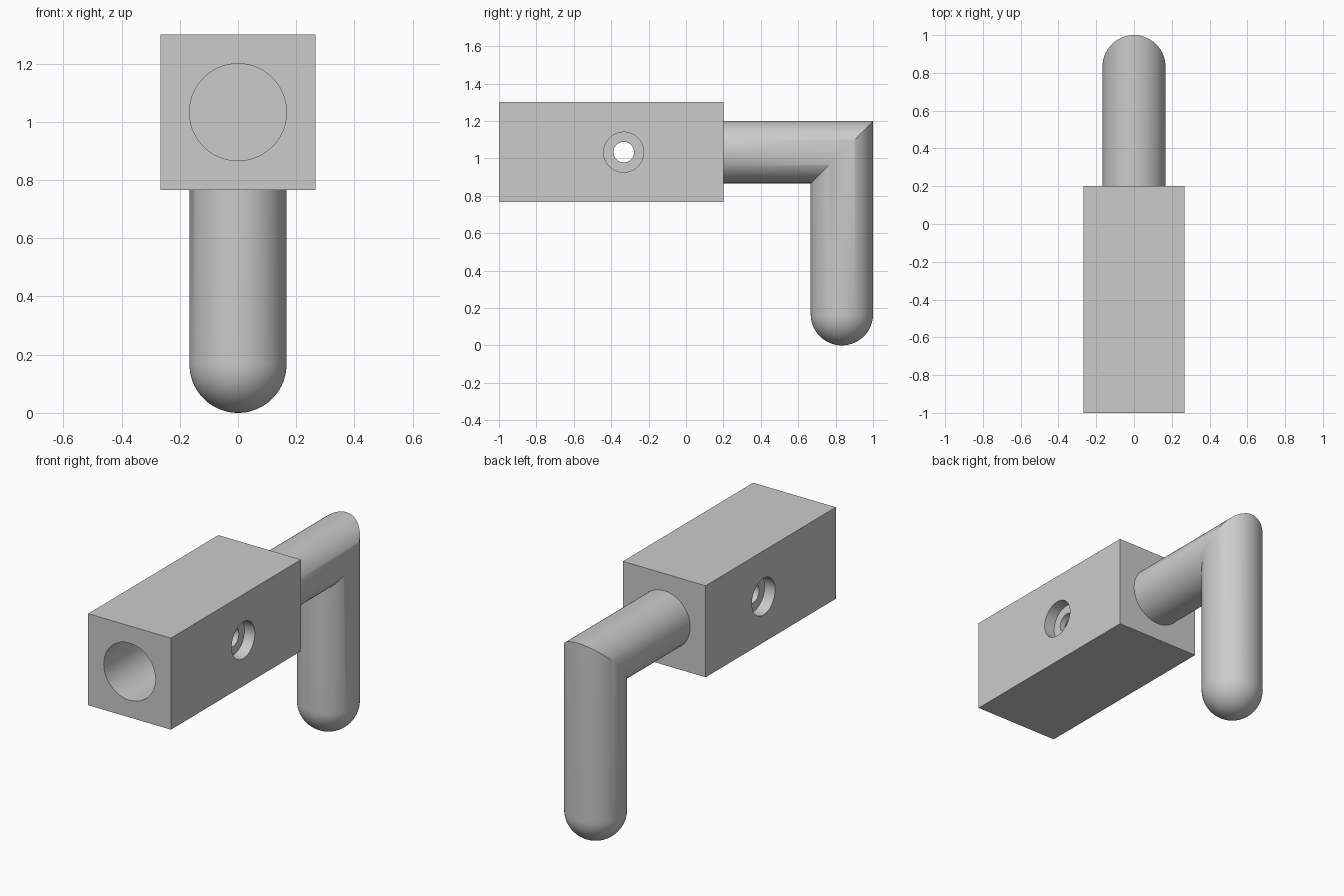
import bpy
import bmesh
from math import cos, sin, pi, radians
from mathutils import Vector, Matrix

cube = bpy.data.objects.get("Cube")
if cube:
    bpy.data.objects.remove(cube, do_unlink=True)

SEG = 96
R = 1 / 6             # rod and bore radius
HALF = 0.267          # half width of the block
AXIS_Z = 1.033        # height of the bore and rod axis
ELBOW_Y = 1 - R       # rod turns down here
BLOCK_BACK = 0.2
BORE_END = 0.0
PIN_Y = -0.333

grey = bpy.data.materials.new("plain grey")
grey.use_nodes = True
grey.diffuse_color = (0.6, 0.6, 0.6, 1)
grey.node_tree.nodes["Principled BSDF"].inputs["Base Color"].default_value = (0.6, 0.6, 0.6, 1)


def make_object(name, bm):
    bmesh.ops.recalc_face_normals(bm, faces=bm.faces)
    mesh = bpy.data.meshes.new(name)
    bm.to_mesh(mesh)
    bm.free()
    obj = bpy.data.objects.new(name, mesh)
    bpy.context.collection.objects.link(obj)
    mesh.materials.append(grey)
    return obj


def activate(obj):
    bpy.ops.object.select_all(action="DESELECT")
    obj.select_set(True)
    bpy.context.view_layer.objects.active = obj


def cylinder(name, start, end, radius):
    start, end = Vector(start), Vector(end)
    span = end - start
    turn = span.to_track_quat("Z", "Y").to_matrix().to_4x4()
    bm = bmesh.new()
    bmesh.ops.create_cone(bm, cap_ends=True, segments=SEG, radius1=radius,
                          radius2=radius, depth=span.length,
                          matrix=Matrix.Translation((start + end) / 2) @ turn)
    return make_object(name, bm)


def cut(target, cutter):
    cutter.hide_render = True
    mod = target.modifiers.new("cut", "BOOLEAN")
    mod.operation = "DIFFERENCE"
    mod.solver = "EXACT"
    mod.object = cutter
    activate(target)
    bpy.ops.object.modifier_apply(modifier=mod.name)
    bpy.data.objects.remove(cutter, do_unlink=True)


# Square block
bm = bmesh.new()
size = (2 * HALF, 1 + BLOCK_BACK, 2 * HALF)
centre = Vector((0, (BLOCK_BACK - 1) / 2, AXIS_Z))
bmesh.ops.create_cube(bm, size=1, matrix=Matrix.LocRotScale(centre, None, size))
block = make_object("socket_block", bm)

# Front bore, cross hole and the counterbore on each side
cut(block, cylinder("bore_cutter", (0, -1.1, AXIS_Z), (0, BORE_END, AXIS_Z), R))
cut(block, cylinder("pin_cutter", (-0.4, PIN_Y, AXIS_Z), (0.4, PIN_Y, AXIS_Z), 0.055))
for side in (-1, 1):
    cut(block, cylinder("counterbore_cutter", (side * 0.2, PIN_Y, AXIS_Z),
                        (side * 0.4, PIN_Y, AXIS_Z), 0.107))

# Bent rod: straight end, mitred elbow, then a hemispherical lower tip
angles = [2 * pi * i / SEG for i in range(SEG)]
rings = [
    [(R * cos(a), BLOCK_BACK - 0.01, AXIS_Z + R * sin(a)) for a in angles],
    [(R * cos(a), ELBOW_Y + R * sin(a), AXIS_Z + R * sin(a)) for a in angles],
]
STEPS = 20
for k in range(STEPS):
    t = pi / 2 * k / STEPS
    rings.append([(R * cos(t) * cos(a), ELBOW_Y + R * cos(t) * sin(a), R - R * sin(t))
                  for a in angles])

bm = bmesh.new()
loops = [[bm.verts.new(p) for p in ring] for ring in rings]
for upper, lower in zip(loops, loops[1:]):
    for i in range(SEG):
        j = (i + 1) % SEG
        bm.faces.new((upper[i], upper[j], lower[j], lower[i]))
bm.faces.new(loops[0])
tip = bm.verts.new((0, ELBOW_Y, 0))
for i in range(SEG):
    bm.faces.new((loops[-1][i], loops[-1][(i + 1) % SEG], tip))
rod = make_object("bent_rod", bm)

for obj in (block, rod):
    activate(obj)
    bpy.ops.object.shade_smooth_by_angle(angle=radians(30))
